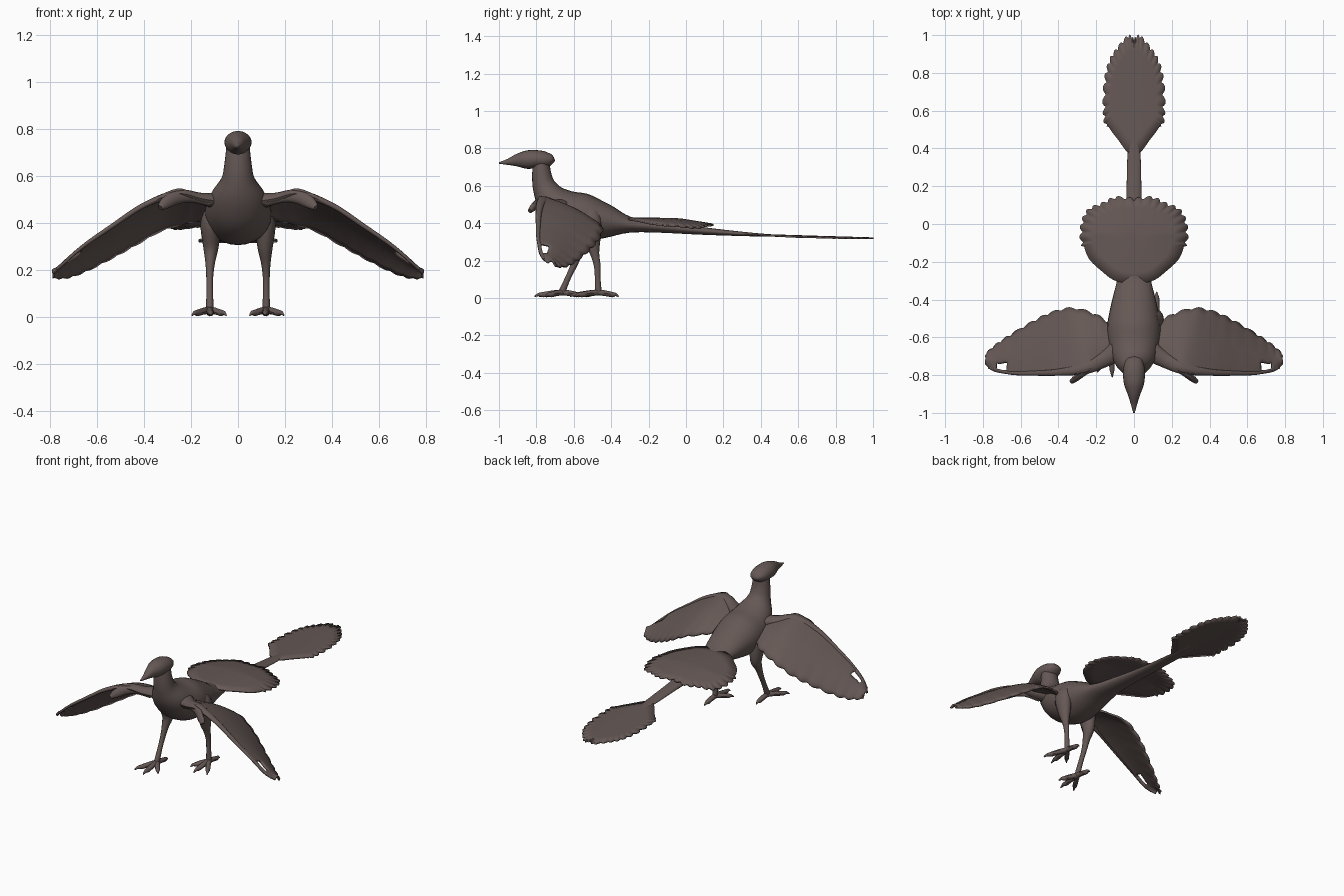
import bpy, bmesh
from math import pi, sin, cos
from mathutils import Vector

if "Cube" in bpy.data.objects:
    bpy.data.objects.remove(bpy.data.objects["Cube"])

brown = bpy.data.materials.new("dusky_brown")
brown.use_nodes = True
COLOUR = (0.13, 0.098, 0.09, 1)
brown.diffuse_color = COLOUR
brown.node_tree.nodes["Principled BSDF"].inputs["Base Color"].default_value = COLOUR
parts = []


def finish(name, bm, mirror=False, thickness=0):
    bmesh.ops.recalc_face_normals(bm, faces=bm.faces)
    mesh = bpy.data.meshes.new(name)
    bm.to_mesh(mesh)
    bm.free()
    mesh.materials.append(brown)
    ob = bpy.data.objects.new(name, mesh)
    bpy.context.collection.objects.link(ob)
    if thickness:
        mod = ob.modifiers.new("thickness", "SOLIDIFY")
        mod.thickness = thickness
        mod.offset = 0
    if mirror:
        ob.modifiers.new("mirror", "MIRROR").use_clip = False
    parts.append(ob)
    return ob


def spline(points, steps):
    """Smooth curve through tuples of any length."""
    out = []
    n = len(points)
    for i in range(n - 1):
        a, b, c, d = (points[min(max(k, 0), n - 1)] for k in (i - 1, i, i + 1, i + 2))
        for s in range(steps):
            t = s / steps
            out.append([q + t * (r - p) / 2 + t * t * (p - 2.5 * q + 2 * r - w / 2)
                        + t ** 3 * (1.5 * (q - r) + (w - p) / 2)
                        for p, q, r, w in zip(a, b, c, d)])
    return out + [list(points[-1])]


def loft(name, rings, ref=(1, 0, 0), sides=16, steps=4, mirror=False):
    """Tube through (x, y, z, width radius, height radius) rings."""
    rings = spline(rings, steps)
    bm = bmesh.new()
    loops = []
    for i, (x, y, z, rw, rh) in enumerate(rings):
        before, after = rings[max(i - 1, 0)], rings[min(i + 1, len(rings) - 1)]
        tangent = (Vector(after[:3]) - Vector(before[:3])).normalized()
        up = tangent.cross(Vector(ref)).normalized()
        side = up.cross(tangent)
        loops.append([bm.verts.new(Vector((x, y, z))
                      + side * rw * cos(2 * pi * k / sides)
                      + up * rh * sin(2 * pi * k / sides)) for k in range(sides)])
    for a, b in zip(loops, loops[1:]):
        for k in range(sides):
            j = (k + 1) % sides
            bm.faces.new((a[k], a[j], b[j], b[k]))
    bm.faces.new(loops[0])
    bm.faces.new(loops[-1])
    return finish(name, bm, mirror)


def feather_plate(name, half, centre_y, height, scallops, start):
    """Symmetric plate with a scalloped rim past y = start."""
    curve = spline(half, 12)
    count = len(curve) - 1
    rim = []
    for i, (x, y) in enumerate(curve):
        out = Vector((x, y - centre_y)).normalized()
        bump = 0.018 * abs(sin(pi * scallops * i / count)) if y > start else 0
        rim.append((x + out.x * bump, y + out.y * bump))
    rim += [(-x, y) for x, y in reversed(rim[:-1])]
    bm = bmesh.new()
    loops = []
    for f in (0.25, 0.5, 0.75, 1):
        pts = [(x * f, centre_y + (y - centre_y) * f) for x, y in rim]
        loops.append([bm.verts.new((x, y, height(x, y))) for x, y in pts])
    total = len(rim)
    for a, b in zip(loops, loops[1:]):
        for k in range(total):
            j = (k + 1) % total
            bm.faces.new((a[k], a[j], b[j], b[k]))
    bm.faces.new(loops[0])
    finish(name, bm, thickness=0.009)


# Body, neck and tail stem
loft("body", [(0, y, z, w, h) for y, z, w, h in (
    (-.775, .72, .05, .045), (-.77, .65, .058, .053), (-.755, .59, .07, .065),
    (-.715, .525, .11, .088), (-.64, .465, .135, .115), (-.54, .43, .142, .125),
    (-.42, .41, .12, .09), (-.3, .392, .09, .043), (-.15, .382, .06, .032),
    (.1, .358, .042, .02), (.4, .337, .033, .008), (.6, .331, .008, .004))], sides=24)

# Head with pointed beak and a small crest at the back
loft("head", [(0, y, z, w, h) for y, z, w, h in (
    (-1, .722, .004, .004), (-.95, .728, .018, .017), (-.9, .737, .034, .035),
    (-.85, .74, .052, .049), (-.8, .743, .058, .048), (-.75, .74, .054, .043),
    (-.715, .745, .038, .025), (-.705, .748, .015, .01))], sides=20)

# Rear fan and long paddle of tail feathers
feather_plate("rear_fan",
              [(0, -.32), (.1, -.3), (.17, -.25), (.24, -.18), (.268, -.09), (.265, 0),
               (.23, .07), (.16, .1), (.09, .13), (0, .12)],
              -.08, lambda x, y: .425 - .5 * x * x - .16 * max(y + .05, 0), 16, -.12)
feather_plate("tail_paddle",
              [(0, .36), (.035, .38), (.08, .44), (.142, .53), (.15, .62), (.145, .75),
               (.125, .85), (.085, .92), (.03, .984), (0, .968)],
              .68, lambda x, y: .338 - .03 * (y - .4) - .2 * x * x, 18, .52)

# Wings: leading edge point followed by trailing edge point at each station
stations = spline([
    (.09, -.72, .49, .11, -.56, .43), (.18, -.745, .515, .19, -.495, .41),
    (.26, -.785, .54, .32, -.455, .375), (.40, -.80, .475, .44, -.48, .31),
    (.53, -.80, .39, .54, -.53, .255), (.66, -.795, .30, .65, -.595, .2),
    (.74, -.78, .23, .73, -.65, .172), (.785, -.74, .185, .785, -.70, .17)], 8)
bm = bmesh.new()
CHORD = 10
rows = []
for i, s in enumerate(stations):
    lead, trail = Vector(s[:3]), Vector(s[3:])
    tip = (trail - lead).normalized() * .014 * abs(sin(pi * i / 5))
    trail = trail + tip
    rows.append([bm.verts.new(lead.lerp(trail, k / CHORD)
                 + Vector((0, 0, .022 * sin(pi * k / CHORD)))) for k in range(CHORD + 1)])
for a, b in zip(rows, rows[1:]):
    for k in range(CHORD):
        middle = (a[k].co.x + b[k].co.x) / 2
        if k in (1, 2) and .675 < middle < .73:
            continue  # open slot beside the wing finger
        bm.faces.new((a[k], a[k + 1], b[k + 1], b[k]))
finish("wing_feathers", bm, mirror=True, thickness=0.012)

loft("wing_arm", [(.07, -.66, .49, .06, .04), (.16, -.72, .505, .04, .024),
                  (.26, -.765, .525, .03, .017), (.4, -.785, .475, .018, .012),
                  (.53, -.79, .39, .013, .01), (.66, -.788, .3, .009, .008),
                  (.77, -.76, .205, .006, .006)],
     ref=(0, 1, 0), sides=12, mirror=True)
loft("wing_flap", [(.12, -.72, .49, .02, .02), (.2, -.755, .51, .016, .022),
                   (.26, -.785, .508, .016, .028), (.305, -.815, .487, .016, .026),
                   (.33, -.835, .465, .012, .014)],
     ref=(0, 1, 0), sides=12, mirror=True)

# Legs in mid-stride, each with three front toes and one back toe
for name, side, hip, knee, hock, foot in (
        ("left", 1, -.51, -.5, -.475, -.47), ("right", -1, -.57, -.555, -.6, -.66)):
    loft(name + "_leg", [
        (side * .095, hip, .46, .035, .05), (side * .115, hip, .40, .044, .06),
        (side * .115, knee, .30, .033, .042), (side * .118, (knee + hock) / 2, .235, .021, .024),
        (side * .12, hock, .175, .015, .018), (side * .12, (hock + foot) / 2, .11, .014, .015),
        (side * .12, foot, .04, .016, .018), (side * .12, foot - .005, .02, .014, .016)], sides=12)
    for toe, dx, dy in (("outer", .075, -.125), ("middle", -.005, -.15),
                        ("inner", -.07, -.09), ("back", 0, .11)):
        loft(f"{name}_{toe}_toe", [
            (side * (.12 + dx * t), foot + dy * t, z, r, r) for t, z, r in (
                (0, .03, .016), (.35, .026, .015), (.7, .018, .014),
                (.85, .019, .009), (1, .008, .003))], sides=8, steps=2)

# Smooth shading with crisp edges
bpy.ops.object.select_all(action="DESELECT")
for ob in parts:
    ob.select_set(True)
bpy.context.view_layer.objects.active = parts[0]
bpy.ops.object.shade_smooth_by_angle(angle=pi / 4)
